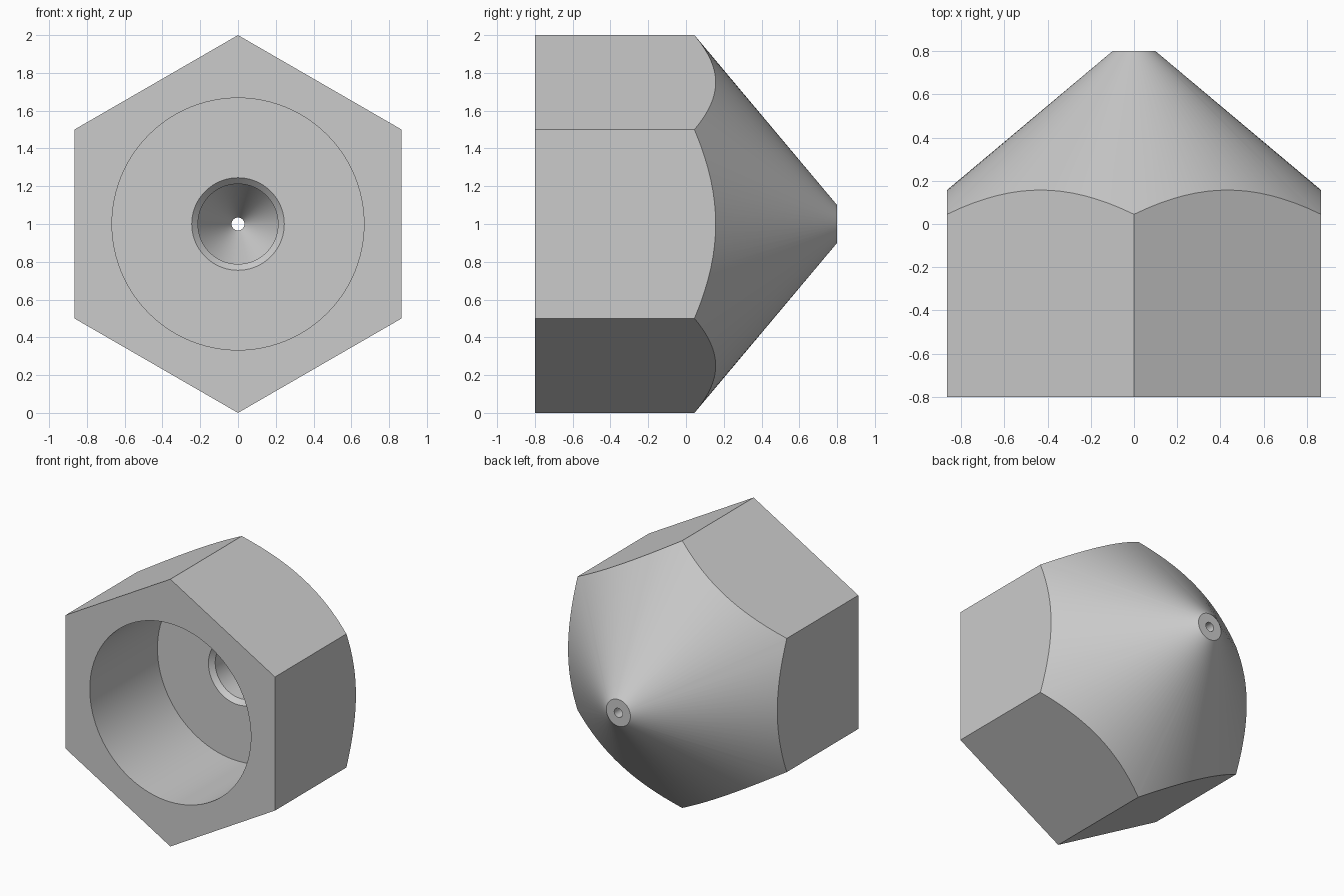
import bpy
import bmesh
from math import radians, tau
from mathutils import Matrix, Vector

old = bpy.data.objects.get("Cube")
if old:
    bpy.data.objects.remove(old, do_unlink=True)

CENTRE = Vector((0, 0, 1))
SEGMENTS = 96


def make_material(name, value):
    mat = bpy.data.materials.new(name)
    mat.use_nodes = True
    colour = (value, value, value, 1)
    mat.diffuse_color = colour
    mat.node_tree.nodes["Principled BSDF"].inputs["Base Color"].default_value = colour
    return mat


def add_object(name, bm):
    bmesh.ops.recalc_face_normals(bm, faces=bm.faces)
    mesh = bpy.data.meshes.new(name)
    bm.to_mesh(mesh)
    bm.free()
    obj = bpy.data.objects.new(name, mesh)
    bpy.context.collection.objects.link(obj)
    return obj


def lathe(name, profile):
    """Spin a closed (radius, y) profile around the y axis."""
    bm = bmesh.new()
    verts = [bm.verts.new((0, y, 1 + r)) for r, y in profile]
    edges = [bm.edges.new((a, b)) for a, b in zip(verts, verts[1:] + verts[:1])]
    bmesh.ops.spin(bm, geom=verts + edges, cent=CENTRE, axis=(0, 1, 0),
                   angle=tau, steps=SEGMENTS, use_merge=True)
    bmesh.ops.remove_doubles(bm, verts=bm.verts, dist=0.0001)
    return add_object(name, bm)


# Turned blank: wide bore, chamfered channel, inner taper, fine tip hole, outer cone
nozzle = lathe("nozzle_body", [
    (0.667, -0.8), (0.667, 0.0),
    (0.245, 0.0), (0.212, 0.033),
    (0.212, 0.4), (0.034, 0.7),
    (0.034, 0.8), (0.1, 0.8),
    (1.2, -0.123), (1.2, -0.8),
])

# Hexagonal bar that trims the blank, corners up and down
bm = bmesh.new()
bmesh.ops.create_cone(bm, cap_ends=True, segments=6, radius1=1, radius2=1, depth=2,
                      matrix=Matrix.Translation(CENTRE) @ Matrix.Rotation(radians(90), 4, "X"))
hex_bar = add_object("hex_trim", bm)
hex_bar.hide_render = True

bpy.ops.object.select_all(action="DESELECT")
bpy.context.view_layer.objects.active = nozzle
nozzle.select_set(True)
trim = nozzle.modifiers.new("hex_trim", "BOOLEAN")
trim.operation = "INTERSECT"
trim.solver = "EXACT"
trim.object = hex_bar
bpy.ops.object.modifier_apply(modifier=trim.name)
bpy.data.objects.remove(hex_bar, do_unlink=True)

# One plain grey metal, smooth on the round surfaces
nozzle.data.materials.clear()
nozzle.data.materials.append(make_material("light_grey_metal", 0.6))
bpy.ops.object.shade_smooth_by_angle(angle=radians(20))
